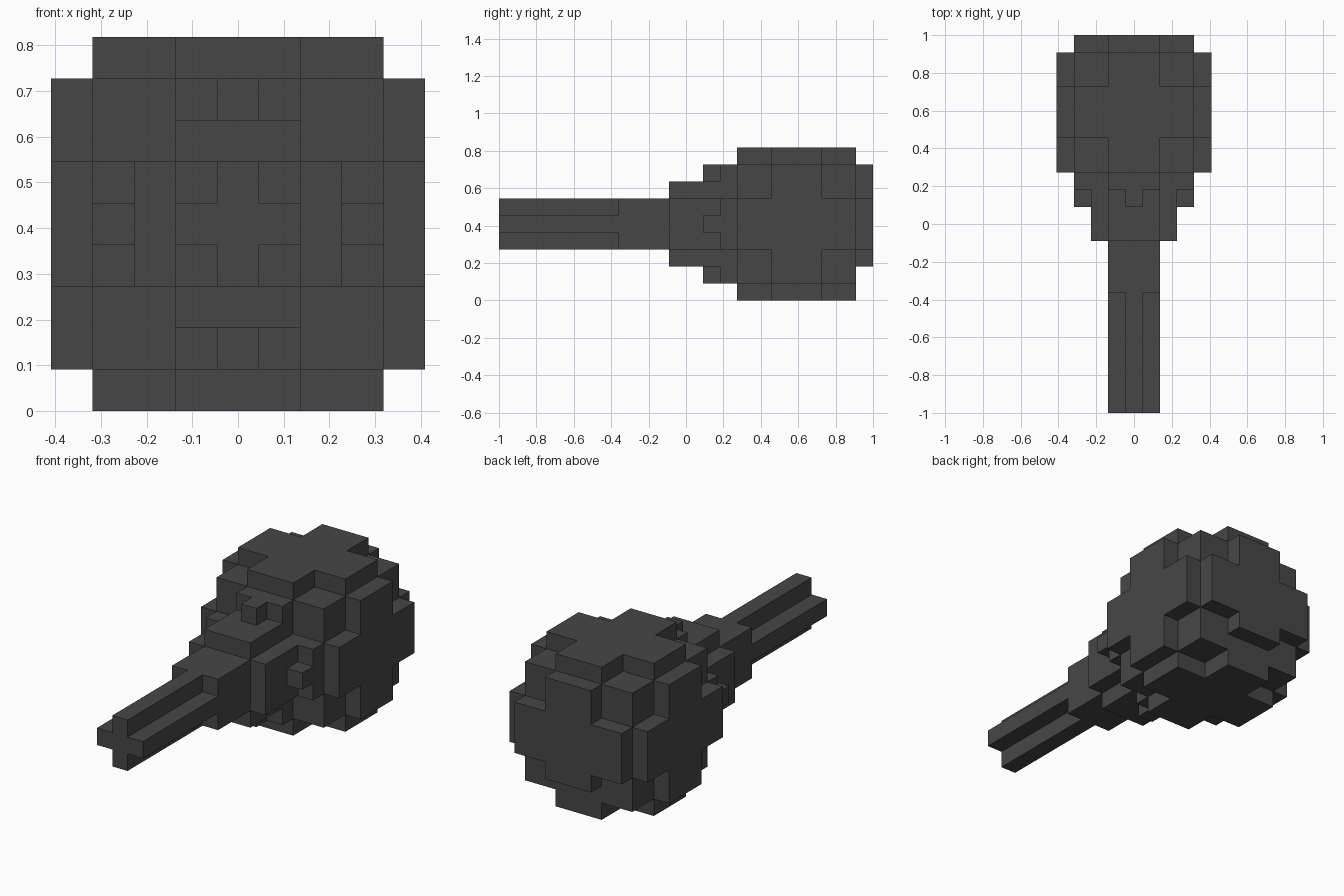
import bpy, bmesh, math
from mathutils import Vector

if "Cube" in bpy.data.objects:
    bpy.data.objects.remove(bpy.data.objects["Cube"], do_unlink=True)

U = 1 / 11  # edge length of one block

# One dark grey material
grey = bpy.data.materials.new("dark grey")
grey.use_nodes = True
COLOR = (0.062, 0.062, 0.062, 1)
grey.diffuse_color = COLOR
bsdf = grey.node_tree.nodes["Principled BSDF"]
bsdf.inputs["Base Color"].default_value = COLOR
bsdf.inputs["Roughness"].default_value = 0.8


def box(x, y, z):
    """Block cells in inclusive ranges; x and z count from the long axis, y from the front."""
    return {(i, j, k) for i in range(x[0], x[1] + 1)
            for j in range(y[0], y[1] + 1) for k in range(z[0], z[1] + 1)}


def cross(a, b, y):
    """Plus-shaped bar along y: arms reach a, arm half-width is b."""
    return box((-a, a), y, (-b, b)) | box((-b, b), y, (-a, a))


# Grip: cross-shaped bar that thickens to a square bar
grip = cross(1, 0, (0, 6)) | box((-1, 1), (7, 9), (-1, 1))

# Collar between the grip and the head
collar = cross(2, 1, (10, 12))

# Four studs at the front of the head
studs = {(3 * i, 12, 3 * k) for i, k in ((1, 0), (-1, 0), (0, 1), (0, -1))}

# Rounded head: cube core with a cross-shaped plate on each side
head = box((-3, 3), (14, 20), (-3, 3))
head |= cross(3, 1, (13, 13))
back_plate = cross(3, 1, (21, 21)) - box((-3, 3), (21, 21), (-3, -3))
head |= back_plate
for s in (-4, 4):
    head |= box((s, s), (14, 20), (-1, 1)) | box((s, s), (16, 18), (-3, 3))
    head |= box((-1, 1), (14, 20), (s, s)) | box((-3, 3), (16, 18), (s, s))

parts = {"grip": grip, "collar": collar, "head_studs": studs, "head": head}
solid = set().union(*parts.values())

DIRS = [Vector(d) for d in ((1, 0, 0), (-1, 0, 0), (0, 1, 0),
                            (0, -1, 0), (0, 0, 1), (0, 0, -1))]


def build(name, cells):
    """Skin the exposed sides of the cells, then merge the flat areas."""
    bm = bmesh.new()
    for c in sorted(cells):
        centre = Vector(c)
        for n in DIRS:
            if tuple(int(v) for v in centre + n) in solid:
                continue
            t = Vector((n.y, n.z, n.x))
            b = n.cross(t)
            mid = centre + n / 2
            corners = [mid + (p * t + q * b) / 2
                       for p, q in ((-1, -1), (1, -1), (1, 1), (-1, 1))]
            bm.faces.new([bm.verts.new((v.x * U, (v.y + 0.5) * U - 1, (v.z + 4.5) * U))
                          for v in corners])
    bmesh.ops.remove_doubles(bm, verts=bm.verts, dist=U / 100)
    bmesh.ops.dissolve_limit(bm, angle_limit=math.radians(1),
                             verts=bm.verts, edges=bm.edges)
    mesh = bpy.data.meshes.new(name)
    bm.to_mesh(mesh)
    bm.free()
    mesh.materials.append(grey)
    bpy.context.collection.objects.link(bpy.data.objects.new(name, mesh))


for part_name, part_cells in parts.items():
    build(part_name, part_cells)
